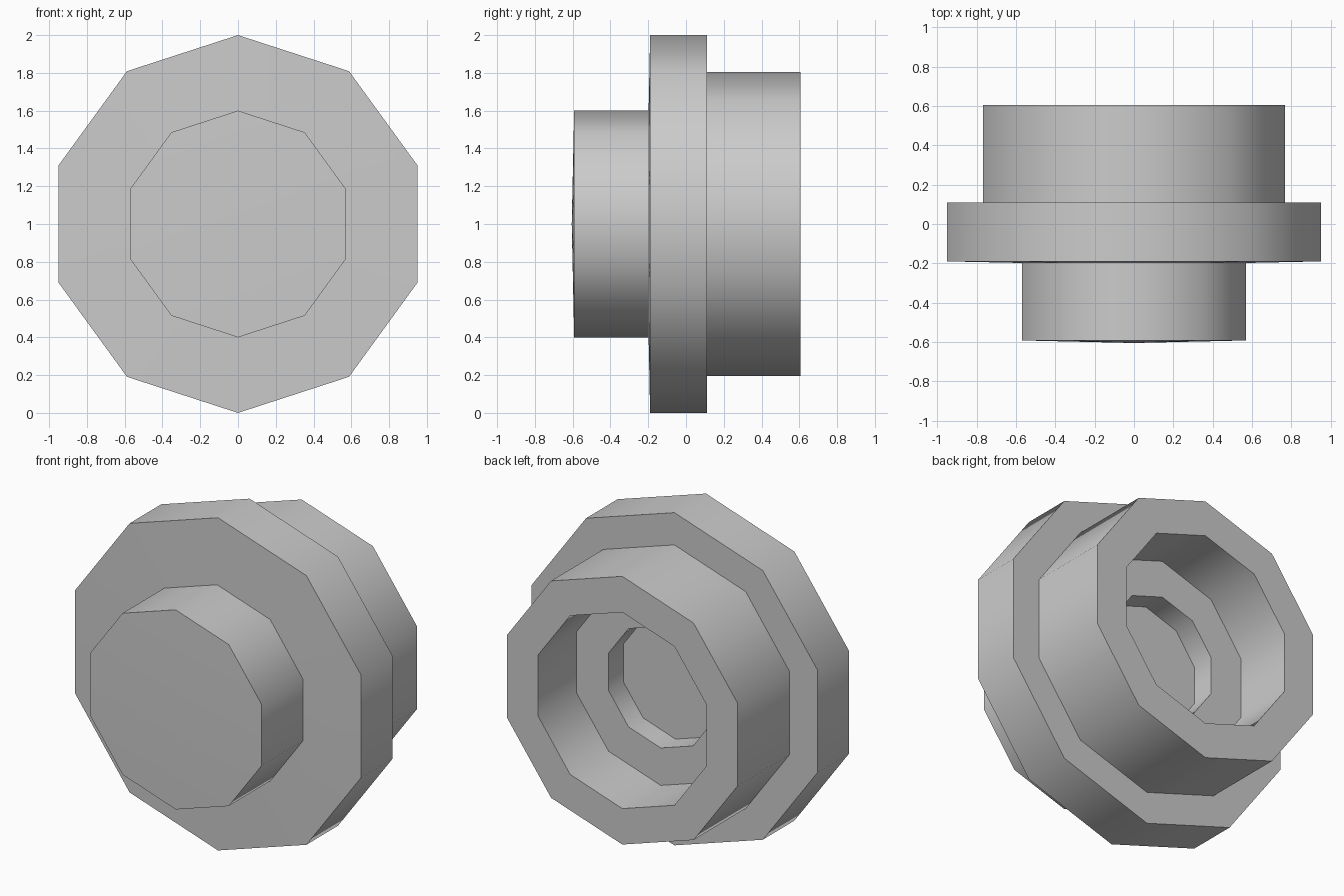
import bpy, bmesh
from math import pi, radians
from mathutils import Vector

if "Cube" in bpy.data.objects:
    bpy.data.objects.remove(bpy.data.objects["Cube"])

SIDES = 10
AXIS = Vector((0, 0, 1))

# Half-section as (radius, y), from front centre around to the recess floor
profile = [
    (0.0, -0.605), (0.60, -0.592),       # slightly domed front boss
    (0.60, -0.198), (1.0, -0.19),        # flange front
    (1.0, 0.11), (0.806, 0.11),          # flange back
    (0.806, 0.605), (0.59, 0.605),       # rear collar rim
    (0.59, 0.24), (0.365, 0.24),         # wide recess and its step
    (0.365, 0.10), (0.0, 0.10),          # narrow recess floor
]


def lathe(name, points):
    bm = bmesh.new()
    verts = [bm.verts.new((0, y, 1 + r)) for r, y in points]
    edges = [bm.edges.new(pair) for pair in zip(verts, verts[1:])]
    bmesh.ops.spin(bm, geom=verts + edges, cent=AXIS, axis=(0, 1, 0),
                   angle=2 * pi, steps=SIDES, use_merge=False)
    bmesh.ops.remove_doubles(bm, verts=bm.verts[:], dist=1e-4)
    bmesh.ops.recalc_face_normals(bm, faces=bm.faces[:])
    mesh = bpy.data.meshes.new(name)
    bm.to_mesh(mesh)
    bm.free()
    obj = bpy.data.objects.new(name, mesh)
    bpy.context.collection.objects.link(obj)
    return obj


# Stepped hub turned around the y axis
hub = lathe("stepped_hub", profile)
bpy.context.view_layer.objects.active = hub
hub.select_set(True)
bpy.ops.object.shade_smooth_by_angle(angle=radians(40))
